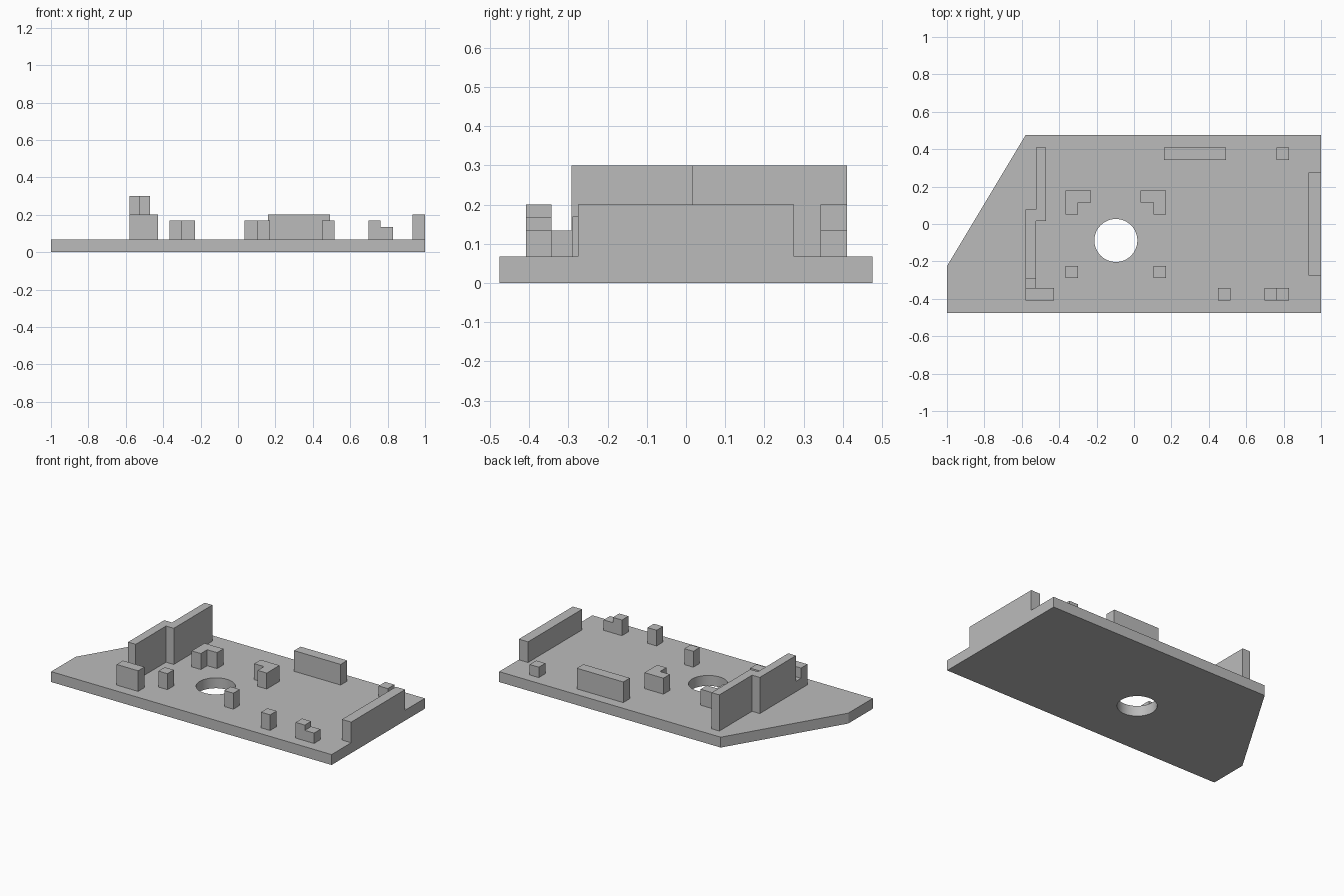
import bpy, bmesh, math

cube = bpy.data.objects.get("Cube")
if cube:
    bpy.data.objects.remove(cube, do_unlink=True)

grey = bpy.data.materials.new("plain grey")
grey.use_nodes = True
grey.diffuse_color = (0.5, 0.5, 0.5, 1)
grey.node_tree.nodes["Principled BSDF"].inputs["Base Color"].default_value = (0.5, 0.5, 0.5, 1)

DECK = 0.067   # top of the base plate
S = 0.065      # width of a small post


def prism(name, outline, z0, z1, hole=None):
    """Extrude a flat outline, with an optional hole, from z0 to z1."""
    bm = bmesh.new()
    edges = []
    for loop in filter(None, (outline, hole)):
        vs = [bm.verts.new((x, y, z0)) for x, y in loop]
        edges += [bm.edges.new((a, b)) for a, b in zip(vs, vs[1:] + vs[:1])]
    bmesh.ops.triangle_fill(bm, edges=edges, use_beauty=True)
    ext = bmesh.ops.extrude_face_region(bm, geom=bm.faces[:])
    top = [v for v in ext["geom"] if isinstance(v, bmesh.types.BMVert)]
    bmesh.ops.translate(bm, verts=top, vec=(0, 0, z1 - z0))
    bmesh.ops.recalc_face_normals(bm, faces=bm.faces[:])
    mesh = bpy.data.meshes.new(name)
    bm.to_mesh(mesh)
    bm.free()
    mesh.materials.append(grey)
    obj = bpy.data.objects.new(name, mesh)
    bpy.context.collection.objects.link(obj)
    return obj


def block(name, x0, x1, y0, y1, top):
    return prism(name, [(x0, y0), (x1, y0), (x1, y1), (x0, y1)], DECK, top)


# Base plate with a clipped corner and a round hole
circle = [(-0.097 + 0.115 * math.cos(i * math.tau / 48),
           -0.088 + 0.115 * math.sin(i * math.tau / 48)) for i in range(48)]
base = prism("base_plate", [(-1, -0.475), (1, -0.475), (1, 0.475), (-0.58, 0.475), (-1, -0.225)],
             0, DECK, circle)
bpy.context.view_layer.objects.active = base
base.select_set(True)
bpy.ops.object.shade_smooth_by_angle(angle=math.radians(30))

# Tall stepped wall and the low link to its front block
prism("stepped_wall", [(-0.58, -0.292), (-0.525, -0.292), (-0.525, 0.017), (-0.47, 0.017),
                       (-0.47, 0.41), (-0.525, 0.41), (-0.525, 0.077), (-0.58, 0.077)], DECK, 0.3)
block("wall_link", -0.58, -0.525, -0.343, -0.292, 0.134)
block("front_block", -0.58, -0.427, -0.408, -0.343, 0.2)

# Edge walls
block("end_wall", 0.934, 1, -0.275, 0.275, 0.2)
block("back_wall", 0.16, 0.492, 0.343, 0.41, 0.2)

# Posts around the hole: angled brackets behind, square posts in front
for name, x, side in (("right", -0.365, 1), ("left", 0.17, -1)):
    a, b = x + side * S, x + side * 0.135
    prism(name + "_bracket", [(x, 0.05), (a, 0.05), (a, 0.115), (b, 0.115), (b, 0.18), (x, 0.18)],
          DECK, 0.17)
    block(name + "_post", min(x, a), max(x, a), -0.29, -0.225, 0.17)

# Small stops along the front and back edges
block("front_stop", 0.45, 0.45 + S, -0.408, -0.343, 0.168)
block("step_stop_high", 0.697, 0.762, -0.408, -0.343, 0.168)
block("step_stop_low", 0.762, 0.828, -0.408, -0.343, 0.134)
block("back_stop", 0.763, 0.828, 0.343, 0.41, 0.134)
